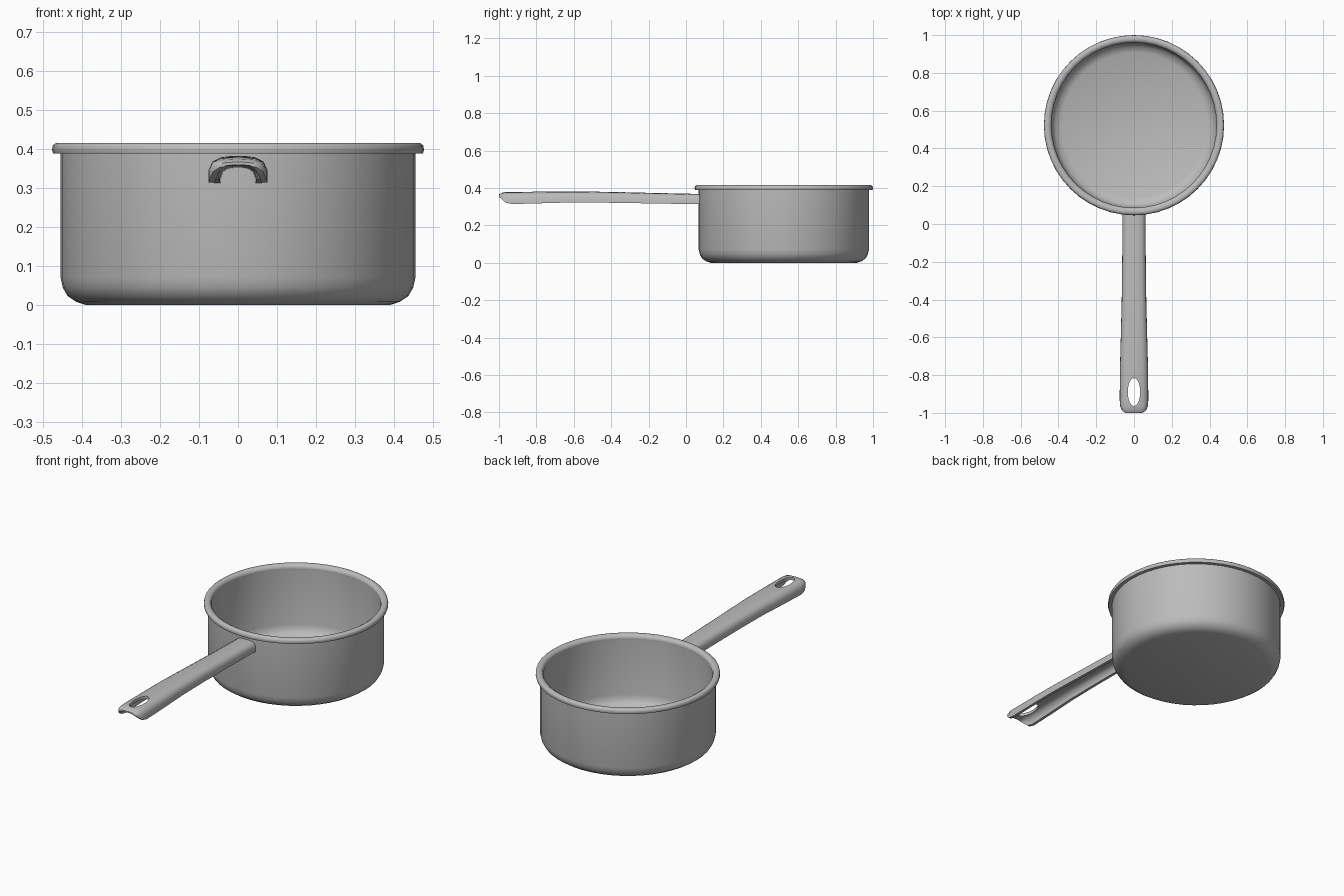
import bpy, bmesh, math
from mathutils import Matrix

cube = bpy.data.objects.get("Cube")
if cube:
    bpy.data.objects.remove(cube, do_unlink=True)

# One brushed metal colour
metal = bpy.data.materials.new("grey_metal")
metal.use_nodes = True
COLOUR = (0.5, 0.5, 0.5, 1)
metal.diffuse_color = COLOUR
metal.node_tree.nodes["Principled BSDF"].inputs["Base Color"].default_value = COLOUR

POT_Y = 0.523
SIDES = 48


def finish(bm, name, angle=None):
    bmesh.ops.recalc_face_normals(bm, faces=bm.faces)
    mesh = bpy.data.meshes.new(name)
    bm.to_mesh(mesh)
    bm.free()
    mesh.materials.append(metal)
    obj = bpy.data.objects.new(name, mesh)
    bpy.context.collection.objects.link(obj)
    if angle:
        smooth(obj, angle)
    return obj


def smooth(obj, angle):
    bpy.ops.object.select_all(action="DESELECT")
    bpy.context.view_layer.objects.active = obj
    obj.select_set(True)
    bpy.ops.object.shade_smooth_by_angle(angle=math.radians(angle))


def lathe(name, profile, closed=False):
    """Spin a (radius, z) profile around the pot axis."""
    bm = bmesh.new()
    verts = [bm.verts.new((r, POT_Y, z)) for r, z in profile]
    pairs = list(zip(verts, verts[1:] + verts[:1]))
    edges = [bm.edges.new(p) for p in (pairs if closed else pairs[:-1])]
    bmesh.ops.spin(bm, geom=verts + edges, cent=(0, POT_Y, 0), axis=(0, 0, 1),
                   angle=math.tau, steps=SIDES, use_duplicate=False)
    bmesh.ops.remove_doubles(bm, verts=bm.verts, dist=0.0005)
    return finish(bm, name, 50)


# Pot body: outer wall up, inner wall down to the floor
lathe("pot_body", [
    (0, 0), (0.39, 0), (0.415, 0.008), (0.437, 0.023), (0.449, 0.044),
    (0.455, 0.07), (0.455, 0.395), (0.438, 0.395), (0.438, 0.075),
    (0.432, 0.05), (0.418, 0.03), (0.385, 0.015), (0, 0.015)])

# Rolled rim
lathe("pot_rim", [
    (0.455, 0.388), (0.474, 0.388), (0.477, 0.397), (0.475, 0.409),
    (0.467, 0.415), (0.452, 0.415), (0.441, 0.408), (0.437, 0.396),
    (0.438, 0.388)], closed=True)


# Handle: arched channel, open below, lofted along y
def section(half, top, bottom):
    depth = top - bottom
    arch = [(1, 0), (0.99, 0.5), (0.87, 0.8), (0.62, 0.94), (0.3, 0.99)]
    right = [(half * u, bottom + depth * v) for u, v in arch]
    outer = right + [(0, top)] + [(-x, z) for x, z in reversed(right)]
    wall = min(0.016, depth * 0.6)
    inner = [(x * (1 - wall / half), max(z - wall, bottom))
             for x, z in reversed(outer)]
    return outer + inner


stations = [  # y, half width, top, bottom
    (0.08, 0.061, 0.368, 0.313), (-0.15, 0.062, 0.373, 0.317),
    (-0.4, 0.065, 0.379, 0.321), (-0.6, 0.07, 0.382, 0.323),
    (-0.75, 0.074, 0.381, 0.319), (-0.93, 0.076, 0.379, 0.314),
    (-0.965, 0.073, 0.378, 0.322), (-0.987, 0.064, 0.374, 0.342),
    (-1.0, 0.045, 0.366, 0.354)]

bm = bmesh.new()
rings = [[bm.verts.new((x, y, z)) for x, z in section(h, t, b)]
         for y, h, t, b in stations]
for a, b in zip(rings, rings[1:]):
    for i in range(len(a)):
        j = (i + 1) % len(a)
        bm.faces.new((a[i], a[j], b[j], b[i]))
for ring in (rings[0], rings[-1]):
    n = len(ring)
    for i in range(n // 2 - 1):  # strip caps follow the arch
        bm.faces.new((ring[i], ring[i + 1], ring[n - 2 - i], ring[n - 1 - i]))
handle = finish(bm, "handle")

# Oval hanging hole
bm = bmesh.new()
bmesh.ops.create_cone(bm, cap_ends=True, segments=24, radius1=1, radius2=1, depth=0.3,
                      matrix=Matrix.Translation((0, -0.89, 0.36))
                      @ Matrix.Diagonal((0.033, 0.074, 1, 1)))
cutter = finish(bm, "hole_cutter")
cutter.hide_render = True
cut = handle.modifiers.new("hanging_hole", "BOOLEAN")
cut.operation = "DIFFERENCE"
cut.solver = "EXACT"
cut.object = cutter
bpy.context.view_layer.objects.active = handle
handle.select_set(True)
bpy.ops.object.modifier_apply(modifier=cut.name)
bpy.data.objects.remove(cutter, do_unlink=True)
smooth(handle, 40)
